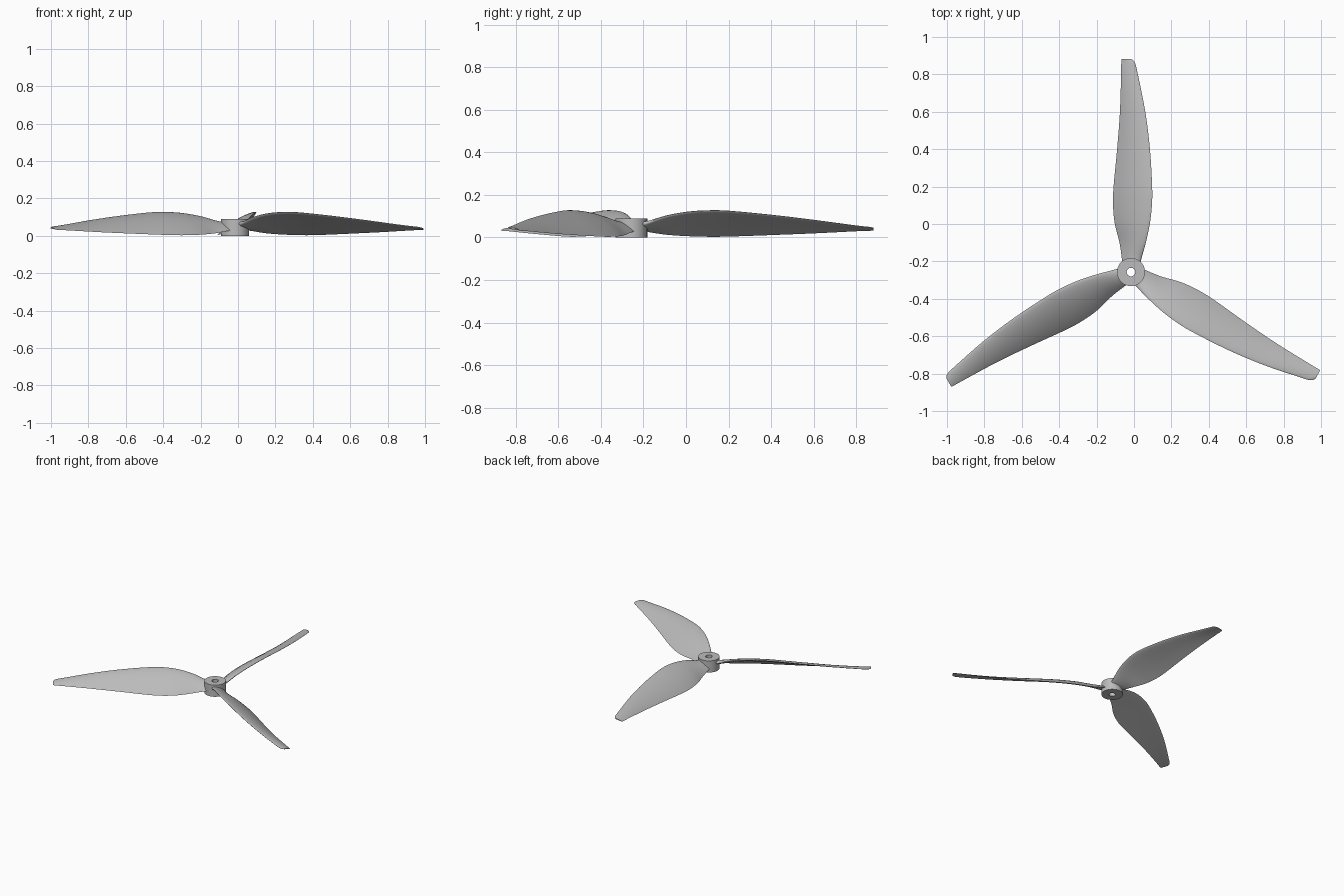
import bpy
import math
from mathutils import Vector

cube = bpy.data.objects.get("Cube")
if cube:
    bpy.data.objects.remove(cube)

HUB = Vector((-0.016, -0.257, 0))
HUB_RADIUS, HOLE_RADIUS, HUB_HEIGHT = 0.075, 0.023, 0.09

grey = bpy.data.materials.new("plain grey")
grey.use_nodes = True
grey.diffuse_color = (0.5, 0.5, 0.5, 1)
grey.node_tree.nodes["Principled BSDF"].inputs["Base Color"].default_value = (0.5, 0.5, 0.5, 1)


def make_mesh(name, verts, faces):
    mesh = bpy.data.meshes.new(name)
    mesh.from_pydata(verts, [], faces)
    mesh.materials.append(grey)
    return mesh


def add_object(name, mesh, angle=0.0):
    obj = bpy.data.objects.new(name, mesh)
    bpy.context.collection.objects.link(obj)
    obj.location = HUB
    obj.rotation_euler.z = angle
    bpy.ops.object.select_all(action="DESELECT")
    obj.select_set(True)
    bpy.context.view_layer.objects.active = obj
    return obj


def ring_faces(rings, count, closed):
    """Quads between successive loops of equal vertex count."""
    faces = []
    for i in range(rings if closed else rings - 1):
        a, b = i * count, (i + 1) % rings * count
        for j in range(count):
            k = (j + 1) % count
            faces.append((a + j, a + k, b + k, b + j))
    return faces


def spline(points, steps):
    """Smooth curve through the given stations."""
    padded = [points[0]] + points + [points[-1]]
    result = []
    for p0, p1, p2, p3 in zip(padded, padded[1:], padded[2:], padded[3:]):
        for s in range(steps):
            t = s / steps
            result.append([b + 0.5 * t * (c - a + t * (2*a - 5*b + 4*c - d + t * (3*(b - c) + d - a)))
                           for a, b, c, d in zip(p0, p1, p2, p3)])
    return result + [points[-1]]


# Hub: a turned sleeve with a through hole
segments = 64
profile = [(HOLE_RADIUS, 0), (HUB_RADIUS, 0), (HUB_RADIUS, HUB_HEIGHT), (HOLE_RADIUS, HUB_HEIGHT)]
verts = []
for radius, z in profile:
    for j in range(segments):
        a = math.tau * j / segments
        verts.append((radius * math.cos(a), radius * math.sin(a), z))
add_object("hub", make_mesh("hub", verts, ring_faces(len(profile), segments, True)))
bpy.ops.object.shade_smooth_by_angle(angle=math.radians(35))

# Blade stations: span, low edge x, high edge x, low edge z, high edge z, thickness
stations = [
    (.05, -.048, .050, .028, .066, .030),
    (.08, -.050, .058, .025, .072, .026),
    (.16, -.062, .080, .013, .100, .021),
    (.26, -.087, .101, .006, .119, .020),
    (.36, -.096, .112, .003, .126, .019),
    (.46, -.093, .113, .004, .124, .018),
    (.66, -.074, .101, .011, .105, .016),
    (.86, -.059, .076, .019, .081, .013),
    (1.06, -.053, .036, .029, .053, .010),
    (1.12, -.052, .021, .031, .046, .008),
    (1.139, -.050, .002, .034, .042, .005),
]


def airfoil(y, xl, xr, zl, zr, thick, half=12):
    """Closed cambered section, rounded at the high leading edge."""
    lead, chord = Vector((xr, y, zr)), Vector((xl - xr, 0, zl - zr))
    normal = Vector((chord.z, 0, -chord.x)).normalized()
    loop = []
    for i in range(2 * half):
        a = math.pi * i / half
        u = (1 - math.cos(a)) / 2
        camber = 0.16 * chord.length * u * (1 - u)
        bulge = 1.3 * thick * math.sqrt(u) * (1 - u) + 0.002 * math.sqrt(u * (1 - u))
        side = 1 if i < half else -1
        loop.append(lead + chord * u + normal * (camber + side * bulge))
    return loop


sections = spline(stations, 4)
loops = [airfoil(*s) for s in sections]
count = len(loops[0])
faces = ring_faces(len(loops), count, False)
last = (len(loops) - 1) * count
faces += [tuple(reversed(range(count))), tuple(range(last, last + count))]
blade_mesh = make_mesh("blade", [v for loop in loops for v in loop], faces)

# Three identical blades around the hub
for n, name in enumerate(("back_blade", "right_blade", "left_blade")):
    blade = add_object(name, blade_mesh, math.tau * n / 3)
    bpy.ops.object.mode_set(mode="EDIT")
    bpy.ops.mesh.select_all(action="SELECT")
    bpy.ops.mesh.normals_make_consistent(inside=False)
    bpy.ops.object.mode_set(mode="OBJECT")
bpy.ops.object.shade_smooth_by_angle(angle=math.radians(50))
